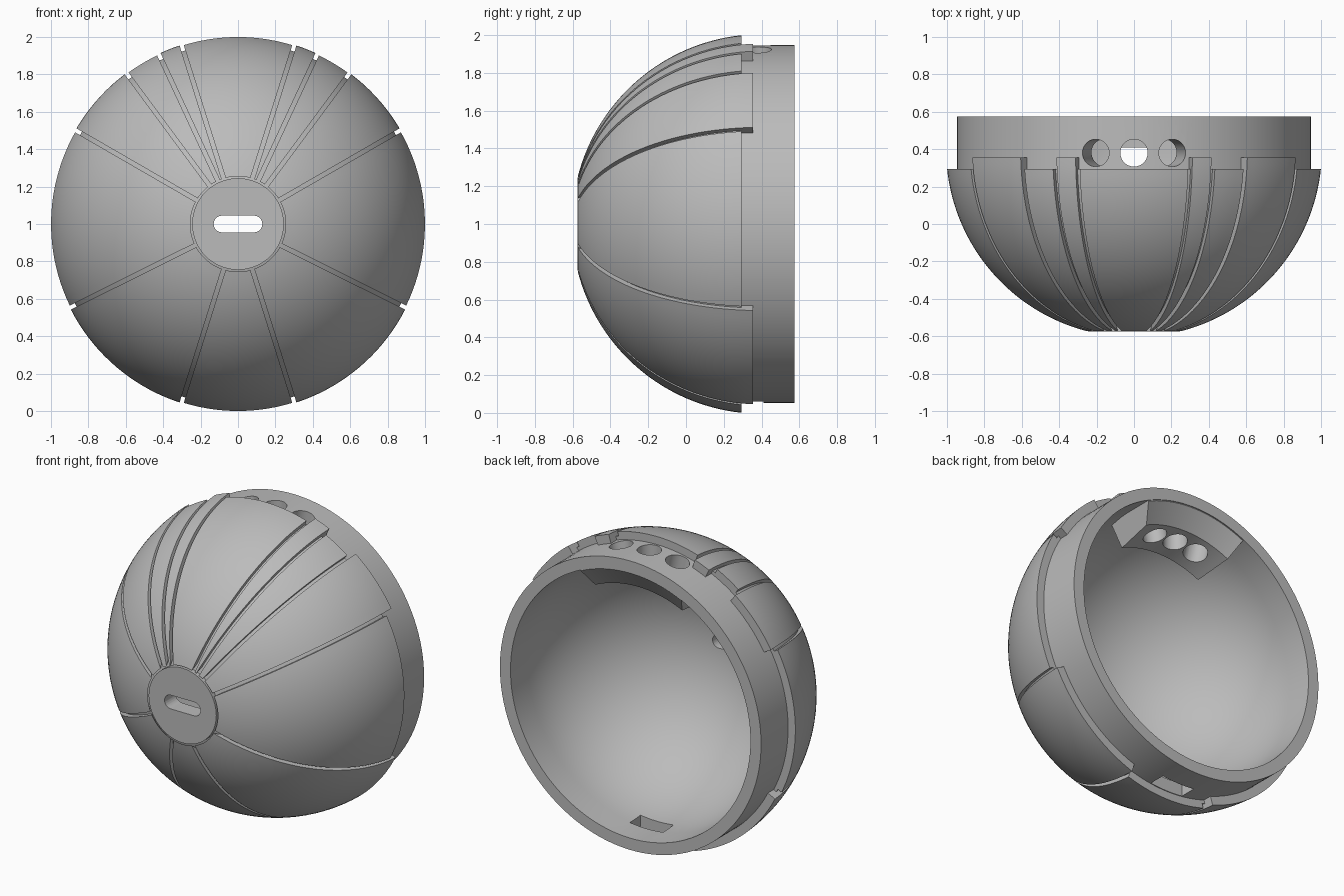
import bpy, bmesh
from math import sin, cos, asin, sqrt, radians, pi
from mathutils import Matrix

if "Cube" in bpy.data.objects:
    bpy.data.objects.remove(bpy.data.objects["Cube"])

grey = bpy.data.materials.new("plain grey")
grey.use_nodes = True
grey.diffuse_color = (0.5, 0.5, 0.5, 1)
grey.node_tree.nodes["Principled BSDF"].inputs["Base Color"].default_value = (0.5, 0.5, 0.5, 1)

CENTRE_Y = 0.4      # sphere centre along the dome axis
OUTER = 1.005       # outer sphere radius
AXIS_Z = 1.0


def finish(bm, name):
    bmesh.ops.remove_doubles(bm, verts=bm.verts, dist=1e-5)
    bmesh.ops.recalc_face_normals(bm, faces=bm.faces)
    mesh = bpy.data.meshes.new(name)
    bm.to_mesh(mesh)
    bm.free()
    mesh.materials.append(grey)
    obj = bpy.data.objects.new(name, mesh)
    bpy.context.collection.objects.link(obj)
    return obj


def sweep(name, profile, start=0, end=360, steps=128, gap=0.0):
    """Turn a closed (radius, y) profile about the y axis, leaving half a gap at each end."""
    bm = bmesh.new()
    full = end - start >= 360
    rows = []
    for i in range(steps if full else steps + 1):
        row = []
        for r, y in profile:
            trim = asin(gap / 2 / r) if gap else 0
            a0, a1 = radians(start) + trim, radians(end) - trim
            a = a0 + (a1 - a0) * i / steps
            row.append(bm.verts.new((r * cos(a), y, AXIS_Z + r * sin(a))))
        rows.append(row)
    n = len(profile)
    for i in range(steps):
        p, q = rows[i], rows[(i + 1) % len(rows)]
        for j in range(n):
            k = (j + 1) % n
            if profile[j][0] + profile[k][0] > 0:
                bm.faces.new((p[j], p[k], q[k], q[j]))
    if not full:
        bm.faces.new(rows[0])
        bm.faces.new(rows[-1])
    return finish(bm, name)


def arc(radius, y0, y1, count=32):
    """Sphere profile between two y positions, evenly spaced by angle."""
    t0, t1 = (asin(max(-1, (y - CENTRE_Y) / radius)) for y in (y0, y1))
    ts = [t0 + (t1 - t0) * i / count for i in range(count + 1)]
    return [(max(0, radius * cos(t)), CENTRE_Y + radius * sin(t)) for t in ts]


def box_cutter(name, size, place):
    bm = bmesh.new()
    bmesh.ops.create_cube(bm, size=1, matrix=Matrix.Translation(place) @ Matrix.Diagonal((*size, 1)))
    return finish(bm, name)


def cut(obj, cutters):
    bpy.context.view_layer.objects.active = obj
    for c in cutters:
        mod = obj.modifiers.new("cut", "BOOLEAN")
        mod.operation = "DIFFERENCE"
        mod.solver = "EXACT"
        mod.object = c
        bpy.ops.object.modifier_apply(modifier=mod.name)


# Hollow dome with its rear collar
shell = arc(0.975, -0.56, 0.295)
shell = [(0, -0.56)] + shell + [(0.947, 0.295), (0.947, 0.575), (0.87, 0.575)]
cavity = arc(0.87, 0.4, CENTRE_Y - 0.87)
cavity[-1] = (0, CENTRE_Y - 0.87)
dome = sweep("dome_shell", shell + cavity)

# Raised panels, alternating short and long
edges = [-107.5, -72.5, -26.5, 30, 53.5, 65, 72.5, 107.5, 115, 126.5, 150, 206.5, 252.5]
panels = []
front = CENTRE_Y - sqrt(OUTER ** 2 - 0.255 ** 2)
for i, (a, b) in enumerate(zip(edges, edges[1:])):
    rear = 0.355 if i % 2 else 0.295
    outer = arc(OUTER, front, rear)
    inner = arc(0.94, -0.48, rear, 24)
    panels.append(sweep(f"panel_{i + 1}", outer + inner[::-1], a, b, max(4, int((b - a) / 2.5)), 0.022))

# Round front plate
plate = sweep("front_plate", [(0, -0.575), (0.245, -0.575), (0.245, -0.5), (0, -0.5)], steps=64)

# Thick block inside the top that carries the three holes
boss = sweep("port_block", [(0.9, 0.22), (0.7, 0.24), (0.745, 0.49), (0.865, 0.57), (0.9, 0.56)], 65, 115, 24)

# Cutters: radial holes, lower slot and rounded front slot
holes = []
for angle in (-12.5, 0, 12.5):
    bm = bmesh.new()
    turn = Matrix.Translation((0, 0.38, AXIS_Z)) @ Matrix.Rotation(radians(angle), 4, "Y")
    bmesh.ops.create_cone(bm, cap_ends=True, segments=40, radius1=0.073, radius2=0.073, depth=0.6,
                          matrix=turn @ Matrix.Translation((0, 0, 0.85)))
    holes.append(finish(bm, "hole_cutter"))

lower_slot = box_cutter("lower_slot_cutter", (0.24, 0.11, 0.3), (0, 0.355, 0.1))

bm = bmesh.new()
outline = []
for side in (1, -1):
    for i in range(13):
        a = pi * i / 12 - pi / 2
        outline.append(bm.verts.new((side * (0.085 + 0.045 * cos(a)), -0.8, AXIS_Z + side * 0.045 * sin(a))))
face = bm.faces.new(outline)
moved = bmesh.ops.extrude_face_region(bm, geom=[face])["geom"]
bmesh.ops.translate(bm, vec=(0, 0.6, 0), verts=[v for v in moved if isinstance(v, bmesh.types.BMVert)])
front_slot = finish(bm, "front_slot_cutter")

cut(dome, holes + [lower_slot, front_slot])
cut(boss, holes)
cut(plate, [front_slot])

for c in holes + [lower_slot, front_slot]:
    bpy.data.objects.remove(c)

# Smooth shading with crisp edges
bpy.ops.object.select_all(action="DESELECT")
for obj in panels + [dome, plate, boss]:
    obj.select_set(True)
bpy.context.view_layer.objects.active = dome
bpy.ops.object.shade_smooth_by_angle(angle=radians(25))
